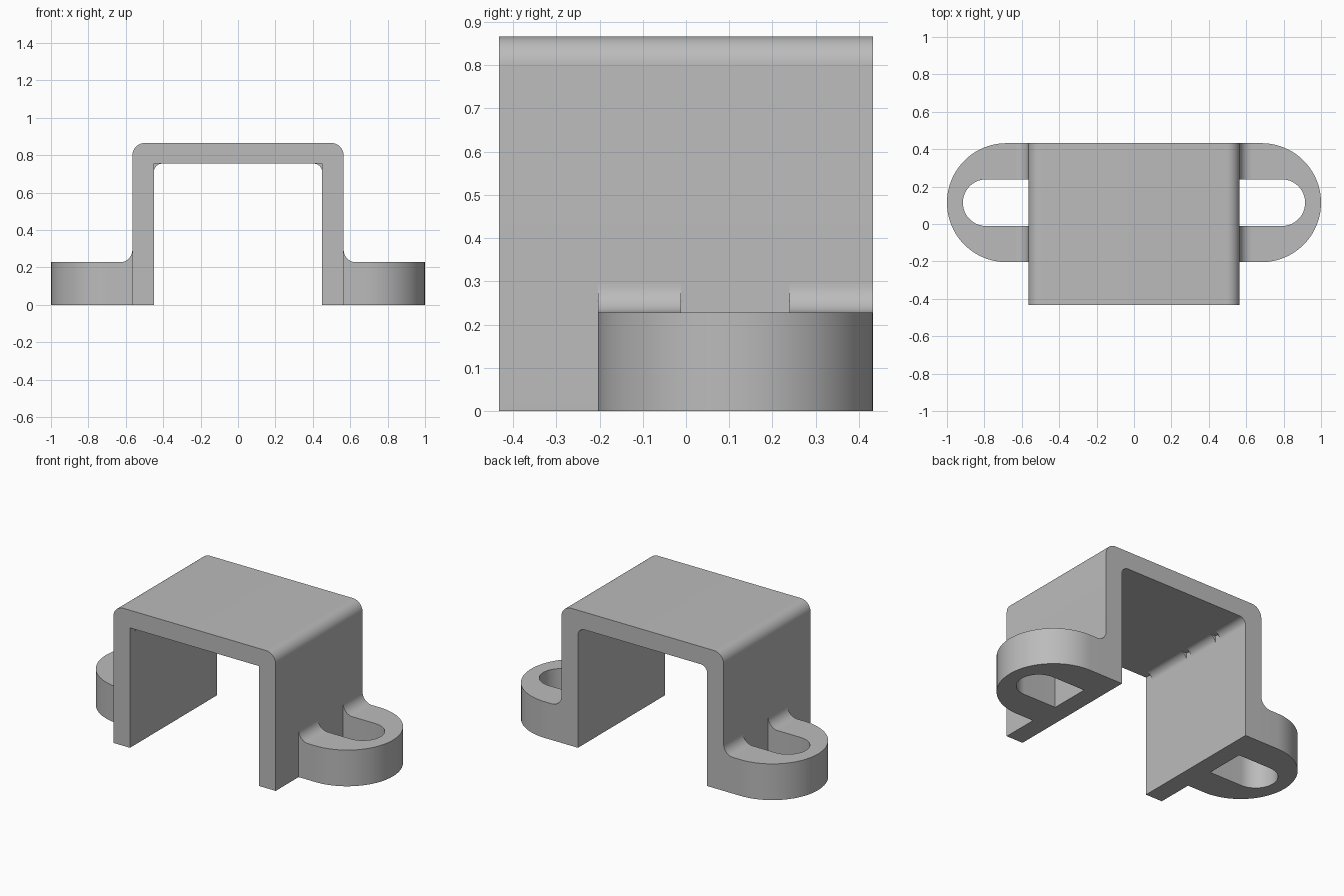
import bpy, bmesh, math
from mathutils import Vector

cube = bpy.data.objects.get("Cube")
if cube:
    bpy.data.objects.remove(cube, do_unlink=True)

# Main dimensions
OUT_X, IN_X = 0.565, 0.45
TOP, CEILING = 0.866, 0.755
HALF_Y = 0.432
LUG_H, LUG_R, SLOT_R = 0.228, 0.318, 0.125
LUG_Y = HALF_Y - LUG_R
LUG_X, SLOT_X = 1 - LUG_R, 0.79

grey = bpy.data.materials.new("plain grey")
grey.use_nodes = True
colour = (0.5, 0.5, 0.5, 1)
grey.diffuse_color = colour
grey.node_tree.nodes["Principled BSDF"].inputs["Base Color"].default_value = colour


def arc(cx, cy, r, start, end, steps=12):
    angles = [math.radians(start + (end - start) * i / steps) for i in range(steps + 1)]
    return [(cx + r * math.cos(a), cy + r * math.sin(a)) for a in angles]


def prism(name, profile, axis, low, high, mirror=False):
    """Extrude a closed profile along y (profile in xz) or z (profile in xy)."""
    place = (lambda u, v: (u, low, v)) if axis == "y" else (lambda u, v: (u, v, low))
    shift = Vector((0, high - low, 0)) if axis == "y" else Vector((0, 0, high - low))
    bm = bmesh.new()
    face = bm.faces.new([bm.verts.new(place(u, v)) for u, v in profile])
    grown = bmesh.ops.extrude_face_region(bm, geom=[face], use_keep_orig=True)
    moved = [g for g in grown["geom"] if isinstance(g, bmesh.types.BMVert)]
    bmesh.ops.translate(bm, verts=moved, vec=shift)
    bmesh.ops.recalc_face_normals(bm, faces=bm.faces)
    mesh = bpy.data.meshes.new(name)
    bm.to_mesh(mesh)
    bm.free()
    mesh.materials.append(grey)
    obj = bpy.data.objects.new(name, mesh)
    bpy.context.collection.objects.link(obj)
    if mirror:
        obj.modifiers.new("Mirror", "MIRROR").use_axis[0] = True
    bpy.ops.object.select_all(action="DESELECT")
    obj.select_set(True)
    bpy.context.view_layer.objects.active = obj
    bpy.ops.object.shade_smooth_by_angle(angle=math.radians(30))
    return obj


# Channel: an upside-down U with rounded outer top corners
r = 0.068
right_half = [(IN_X, CEILING), (IN_X, 0), (OUT_X, 0)] + arc(OUT_X - r, TOP - r, r, 0, 90)
left_half = [(-x, z) for x, z in reversed(right_half)]
prism("channel", right_half + left_half, "y", -HALF_Y, HALF_Y)

# Side lugs: rounded loops with an open slot against the wall
loop = [(OUT_X, LUG_Y - LUG_R)] + arc(LUG_X, LUG_Y, LUG_R, -90, 90, 40)
loop += [(OUT_X, LUG_Y + LUG_R), (OUT_X, LUG_Y + SLOT_R)]
loop += arc(SLOT_X, LUG_Y, SLOT_R, 90, -90, 28) + [(OUT_X, LUG_Y - SLOT_R)]
prism("side_lugs", loop, "z", 0, LUG_H, mirror=True)

# Fillets where the lug arms meet the walls
r = 0.066
web = [(OUT_X, LUG_H)] + arc(OUT_X + r, LUG_H + r, r, 270, 180)
for name, low, high in (("front", LUG_Y - LUG_R, LUG_Y - SLOT_R),
                        ("back", LUG_Y + SLOT_R, HALF_Y)):
    prism(name + "_lug_fillets", web, "y", low, high, mirror=True)

# Broken fillets under the ceiling
r = 0.045
web = [(IN_X, CEILING)] + arc(IN_X - r, CEILING - r, r, 0, 90)
for name, low, high in (("front", -0.38, -0.08), ("middle", -0.04, 0.17),
                        ("back", 0.21, HALF_Y)):
    prism(name + "_ceiling_fillets", web, "y", low, high, mirror=True)
